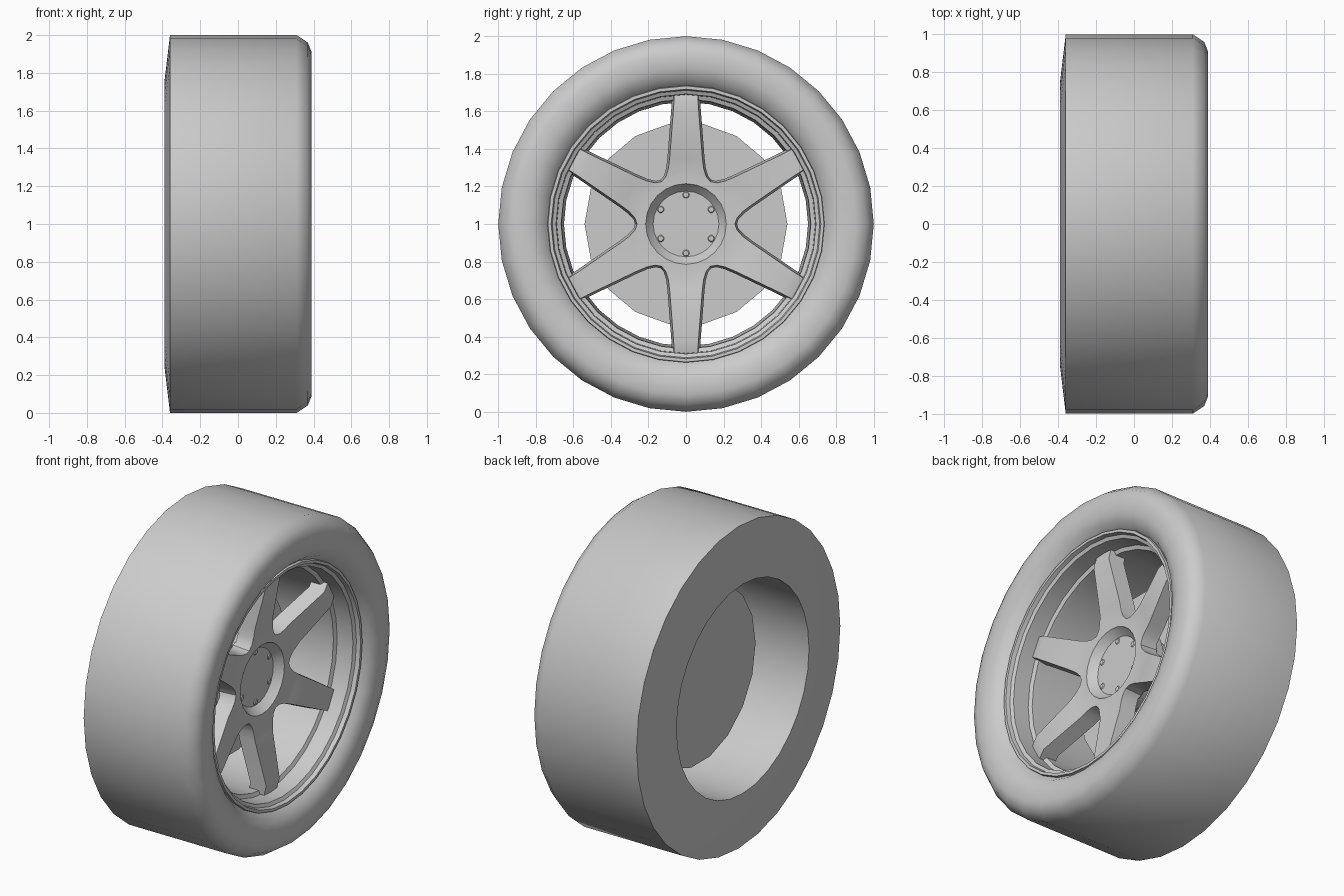
import bpy, bmesh
from math import sin, cos, pi, radians

if "Cube" in bpy.data.objects:
    bpy.data.objects.remove(bpy.data.objects["Cube"])


def finish(name, bm, angle=35):
    bmesh.ops.remove_doubles(bm, verts=bm.verts, dist=0.0005)
    bmesh.ops.recalc_face_normals(bm, faces=bm.faces)
    me = bpy.data.meshes.new(name)
    bm.to_mesh(me)
    bm.free()
    ob = bpy.data.objects.new(name, me)
    bpy.context.collection.objects.link(ob)
    ob.location = (0, 0, 1)
    bpy.ops.object.select_all(action='DESELECT')
    ob.select_set(True)
    bpy.context.view_layer.objects.active = ob
    bpy.ops.object.shade_smooth_by_angle(angle=radians(angle))
    return ob


def lathe(name, profile, n=32, centre=(0, 0), angle=35, bm=None):
    """Spin (x, radius) points around the wheel axle."""
    own = bm is None
    if own:
        bm = bmesh.new()
    rings = [[bm.verts.new((x, centre[0] + r * cos(2 * pi * i / n),
                            centre[1] + r * sin(2 * pi * i / n)))
              for i in range(n)] for x, r in profile]
    for a, b in zip(rings, rings[1:]):
        for i in range(n):
            j = (i + 1) % n
            bm.faces.new((a[i], a[j], b[j], b[i]))
    # cap the ends of solid parts where the radius is marked as closing
    for ring, (x, r) in ((rings[0], profile[0]), (rings[-1], profile[-1])):
        if name in CAPPED:
            bm.faces.new(ring)
    if own:
        return finish(name, bm, angle)


CAPPED = {"brake_disc", "hub_drum", "centre_cap", "lug_nuts"}

# Tyre: flat back wall, straight tread, rounded outer shoulder
lathe("tyre", [(-.39, .65), (-.39, .75), (-.36, 1), (.31, 1), (.37, .96),
               (.39, .91), (.387, .83), (.365, .77), (.32, .735)], angle=50)

# Rim: stepped lip, spoke ledge and barrel
lathe("rim", [(.31, .74), (.34, .735), (.34, .718), (.315, .712), (.305, .692),
              (.20, .688), (.19, .665), (.15, .662), (-.39, .65)])

# Brake disc and the drum joining it to the spokes
lathe("brake_disc", [(-.10, .54), (-.06, .54)], n=18)
lathe("hub_drum", [(-.07, .22), (.0, .22), (.0, .255), (.12, .255)])

# Six spokes: (middle radius, edge setback, half width, front x)
rows = [(.29, .037, .107, .17), (.315, .02, .094, .173), (.35, .0, .087, .178),
        (.62, .0, .066, .24), (.695, .0, .062, .22)]
cols = [-1, -.5, 0, .5, 1]
bm = bmesh.new()
for k in range(6):
    a = pi / 2 + k * pi / 3

    def vert(x, u, v):
        return bm.verts.new((x, u * cos(a) - v * sin(a), u * sin(a) + v * cos(a)))

    front, back = [], []
    for r in (.215, .26):
        front.append([vert(.168, r * cos(c * pi / 6), r * sin(c * pi / 6)) for c in cols])
    back.append([vert(.06, .272 * cos(c * pi / 6), .272 * sin(c * pi / 6)) for c in cols])
    for u, s, w, x in rows:
        front.append([vert(x, u - s * c * c, w * c) for c in cols])
        back.append([vert(x - .10, u - s * c * c, (w + .012) * c) for c in cols])
    for grid in (front, back):
        for p, q in zip(grid, grid[1:]):
            for i in range(4):
                bm.faces.new((p[i], p[i + 1], q[i + 1], q[i]))
    for i in range(len(back) - 1):
        for e in (0, 4):
            bm.faces.new((front[i + 1][e], front[i + 2][e], back[i + 1][e], back[i][e]))
    for i in range(4):
        bm.faces.new((front[-1][i], front[-1][i + 1], back[-1][i + 1], back[-1][i]))
finish("spokes", bm, 30)

# Hub recess with its raised cap ring
lathe("hub_recess", [(.168, .217), (.15, .205), (.10, .155), (.08, .135), (.08, .09)], n=24)
lathe("centre_cap", [(.07, .10), (.11, .10), (.12, .094), (.12, .083), (.105, .078)], n=24)

# Lug nuts
bm = bmesh.new()
for k in range(6):
    a = pi / 2 + k * pi / 3
    lathe("lug_nuts", [(.07, .023), (.115, .023), (.125, .014)], n=10,
          centre=(.155 * cos(a), .155 * sin(a)), bm=bm)
finish("lug_nuts", bm)
